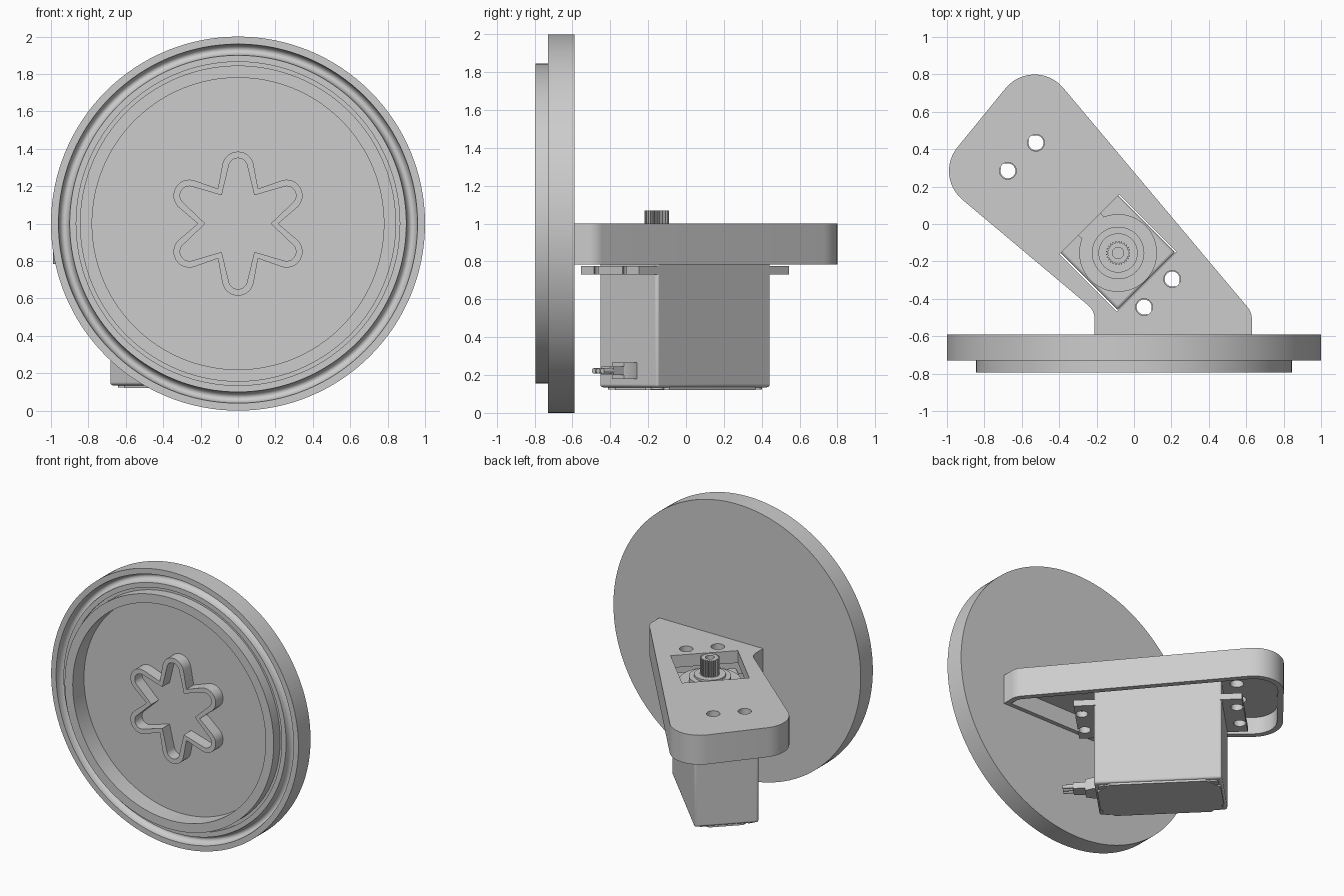
import bpy, bmesh, math
from mathutils import Matrix, Vector

cube = bpy.data.objects.get("Cube")
if cube:
    bpy.data.objects.remove(cube, do_unlink=True)

grey = bpy.data.materials.new("plain grey")
grey.use_nodes = True
grey.diffuse_color = (0.604, 0.604, 0.604, 1)
grey.node_tree.nodes["Principled BSDF"].inputs["Base Color"].default_value = grey.diffuse_color

FRONT = Matrix.Translation((0, 0, 1)) @ Matrix.Rotation(math.pi / 2, 4, 'X')
SERVO = Matrix.Translation((-0.235, -0.005, 0)) @ Matrix.Rotation(-math.pi / 4, 4, 'Z')


def finish(name, bm, matrix=Matrix()):
    bmesh.ops.recalc_face_normals(bm, faces=bm.faces)
    mesh = bpy.data.meshes.new(name)
    bm.to_mesh(mesh)
    bm.free()
    mesh.materials.append(grey)
    obj = bpy.data.objects.new(name, mesh)
    bpy.context.collection.objects.link(obj)
    obj.matrix_world = matrix
    return obj


def prism(name, points, z0, z1, matrix=Matrix(), wall=0, cavity=0):
    """Extruded outline, optionally hollowed from below."""
    bm = bmesh.new()
    base = bm.faces.new([bm.verts.new((p[0], p[1], z0)) for p in points])
    top = bmesh.ops.extrude_face_region(bm, geom=[base], use_keep_orig=True)
    bmesh.ops.translate(bm, vec=(0, 0, z1 - z0),
                        verts=[g for g in top["geom"] if isinstance(g, bmesh.types.BMVert)])
    bmesh.ops.recalc_face_normals(bm, faces=bm.faces)
    if wall:
        bmesh.ops.inset_region(bm, faces=[base], thickness=wall, use_even_offset=True)
        roof = bmesh.ops.extrude_face_region(bm, geom=[base])
        bmesh.ops.translate(bm, vec=(0, 0, cavity),
                            verts=[g for g in roof["geom"] if isinstance(g, bmesh.types.BMVert)])
        if base.is_valid:
            bmesh.ops.delete(bm, geom=[base], context='FACES_ONLY')
    return finish(name, bm, matrix)


def lathe(name, profile, matrix=Matrix(), steps=48):
    """Turn (radius, height) points about the local z axis."""
    bm = bmesh.new()
    verts = [bm.verts.new((r, 0, h)) for r, h in profile]
    edges = [bm.edges.new(pair) for pair in zip(verts, verts[1:])]
    bmesh.ops.spin(bm, geom=verts + edges, cent=(0, 0, 0), axis=(0, 0, 1),
                   angle=math.tau, steps=steps)
    bmesh.ops.remove_doubles(bm, verts=bm.verts, dist=0.0001)
    return finish(name, bm, matrix)


def rounded(corners, steps=12):
    """Replace each (x, y, radius) corner by an arc."""
    out = []
    for i, (x, y, r) in enumerate(corners):
        p = Vector((x, y))
        if not r:
            out.append(p)
            continue
        a = (Vector(corners[i - 1][:2]) - p).normalized()
        b = (Vector(corners[(i + 1) % len(corners)][:2]) - p).normalized()
        half = a.angle(b) / 2
        centre = p + (a + b).normalized() * r / math.sin(half)
        start, end = [(p + d * r / math.tan(half) - centre).normalized() for d in (a, b)]
        out += [centre + start.slerp(end, k / steps).normalized() * r for k in range(steps + 1)]
    return out


def rect(hx, hy, r=0.0):
    return [(-hx, -hy, r), (hx, -hy, r), (hx, hy, r), (-hx, hy, r)]


def circle(x, y, r, n=32):
    return [(x + r * math.cos(math.tau * k / n), y + r * math.sin(math.tau * k / n)) for k in range(n)]


def cut(obj, cutter):
    mod = obj.modifiers.new("cut", 'BOOLEAN')
    mod.object, mod.operation, mod.solver = cutter, 'DIFFERENCE', 'EXACT'
    bpy.context.view_layer.objects.active = obj
    bpy.ops.object.modifier_apply(modifier=mod.name)
    bpy.data.objects.remove(cutter, do_unlink=True)


def bevel(obj, width, segments=3):
    mod = obj.modifiers.new("bevel", 'BEVEL')
    mod.width, mod.segments = width, segments


# Round disc with a rolled groove, raised lip and sunken face
groove = [(0.93 + 0.03 * math.cos(a), 0.73 - 0.05 * math.sin(a))
          for a in [math.pi * k / 10 for k in range(11)]]
lathe("disc", [(0, 0.59), (1, 0.59), (1, 0.73)] + groove +
      [(0.865, 0.73), (0.865, 0.72), (0.845, 0.72), (0.845, 0.795),
       (0.78, 0.795), (0.78, 0.665), (0, 0.665)], FRONT, 128)


# Six-lobed ridge in the middle of the disc
def flower(valley, lobe):
    points = []
    for k in range(6):
        turn = Matrix.Rotation(math.pi / 6 + k * math.pi / 3, 2)
        points.append(turn @ Vector((valley * math.cos(math.pi / 6), -valley / 2)))
        for j in range(-8, 9):
            a = math.radians(10 * j)
            points.append(turn @ Vector((0.3 + lobe * math.cos(a), lobe * math.sin(a))))
    return points


ridge = prism("flower_ridge", flower(0.215, 0.085), 0.66, 0.75, FRONT)
cut(ridge, prism("ridge_cutter", flower(0.175, 0.05), 0.6, 0.8, FRONT))

# Hollow mounting arm with a window for the motor and four screw holes
arm = prism("mounting_arm", rounded([
    (-0.21, -0.6, 0), (0.63, -0.6, 0), (0.63, -0.472, 0.1),
    (-0.534, 0.913, 0.2), (-1.069, 0.257, 0.2), (-0.21, -0.464, 0.1)]),
    0.785, 1.0, wall=0.04, cavity=0.125)
window = SERVO @ Matrix.Translation((0.212, 0, 0))
cut(arm, prism("window_cutter", rounded(rect(0.217, 0.226)), 0.85, 1.1, window))
holes = [(sx * 0.515, sy * 0.106) for sx in (-1, 1) for sy in (-1, 1)]
for x, y in holes:
    cut(arm, prism("hole_cutter", circle(x, y, 0.045), 0.85, 1.1, SERVO))

# Motor case
case = prism("motor_case", rounded(rect(0.425, 0.217)), 0.135, 0.88, SERVO)
bevel(case, 0.015)
prism("motor_base_plate", rounded(rect(0.41, 0.205, 0.09), 1), 0.12, 0.15, SERVO)
for sx in (-1, 1):
    for sy in (-1, 1):
        prism("case_screw", circle(sx * 0.365, sy * 0.16, 0.035, 20), 0.124, 0.15, SERVO)

# Flange with slotted screw holes
flange = prism("motor_flange", rounded(rect(0.56, 0.217)), 0.73, 0.775, SERVO)
for x, y in holes:
    cut(flange, prism("hole_cutter", circle(x, y, 0.04), 0.7, 0.8, SERVO))
    slot = SERVO @ Matrix.Translation((math.copysign(0.56, x), y, 0))
    cut(flange, prism("slot_cutter", rounded(rect(0.03, 0.015)), 0.7, 0.8, slot))

# Gear bosses and toothed output shaft
shaft_at = SERVO @ Matrix.Translation((0.212, 0, 0))
lathe("gear_boss", [(0, 0.87), (0.208, 0.87), (0.208, 0.9), (0.14, 0.9), (0.14, 0.935),
                    (0.105, 0.935), (0.105, 0.95), (0, 0.95)], shaft_at)
prism("idler_boss", circle(0, 0, 0.085), 0.87, 0.9, SERVO)
teeth = 25
spline = []
for k in range(teeth * 4):
    r = 0.065 if k % 4 < 2 else 0.055
    a = math.tau * k / (teeth * 4)
    spline.append((r * math.cos(a), r * math.sin(a)))
shaft = prism("output_shaft", spline, 0.94, 1.07, shaft_at)
cut(shaft, prism("bore_cutter", circle(0, 0, 0.03), 0.98, 1.1, shaft_at))

# Cable grommet with three wires
prism("cable_grommet", [(0.41, -0.065), (0.45, -0.065), (0.5, -0.045),
                        (0.5, 0.045), (0.45, 0.065), (0.41, 0.065)], 0.18, 0.265, SERVO)
prism("cable_sleeve", rounded(rect(0.05, 0.045)), 0.2, 0.245,
      SERVO @ Matrix.Translation((0.53, 0, 0)))
for y in (-0.032, 0, 0.032):
    lie = SERVO @ Matrix.Translation((0.57, y, 0.222)) @ Matrix.Rotation(math.pi / 2, 4, 'Y')
    prism("wire", circle(0, 0, 0.014, 16), 0, 0.08, lie)

# Smooth curved surfaces, keep edges sharp
bpy.ops.object.select_all(action='DESELECT')
for obj in bpy.context.collection.objects:
    if obj.type == 'MESH' and grey.name in obj.data.materials:
        obj.select_set(True)
        bpy.context.view_layer.objects.active = obj
bpy.ops.object.shade_smooth_by_angle(angle=math.radians(30))
